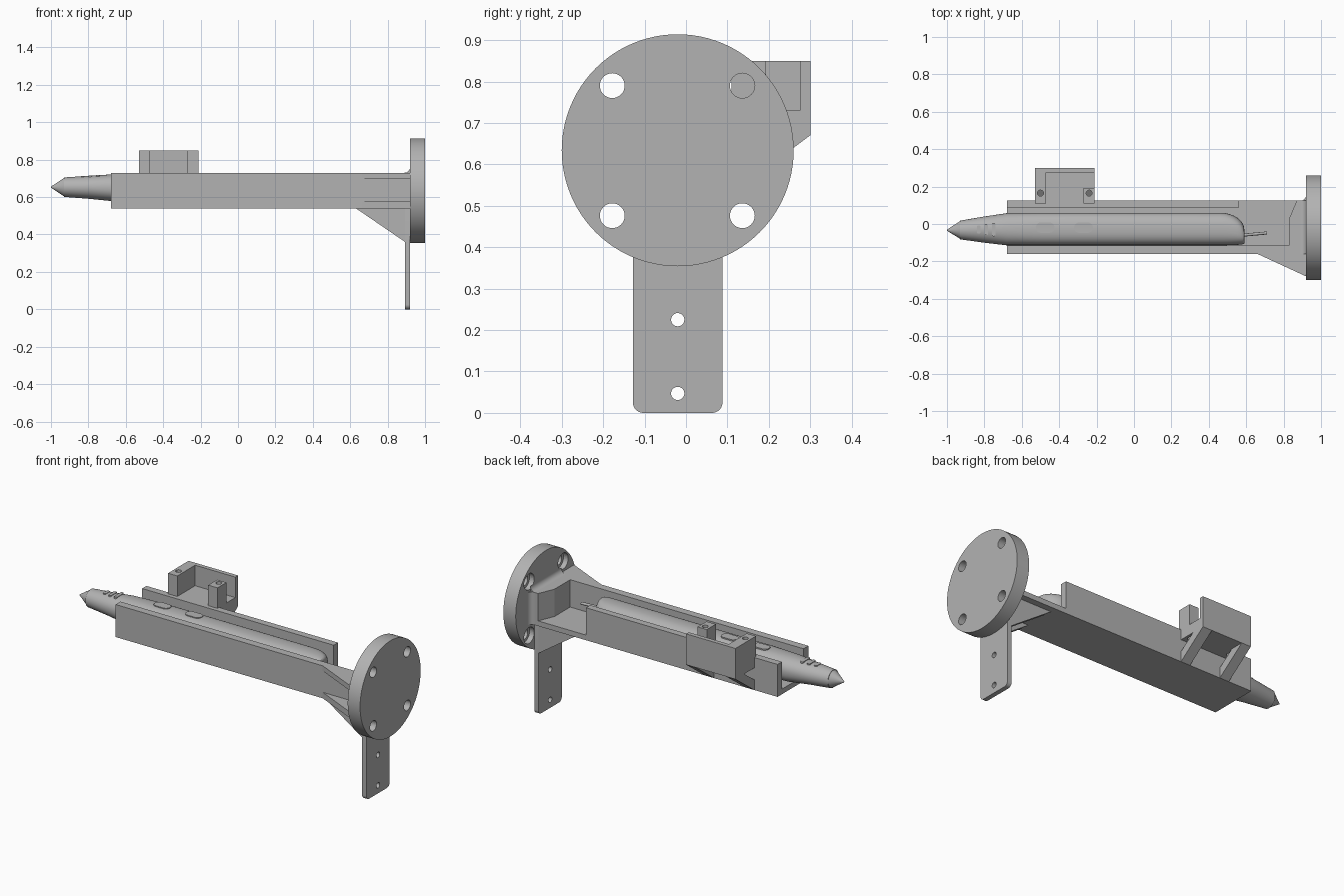
import bpy, bmesh, math
from mathutils import Vector

cube = bpy.data.objects.get("Cube")
if cube:
    bpy.data.objects.remove(cube, do_unlink=True)

grey = bpy.data.materials.new("plain grey")
grey.use_nodes = True
COLOUR = (0.45, 0.45, 0.45, 1)
grey.diffuse_color = COLOUR
grey.node_tree.nodes["Principled BSDF"].inputs["Base Color"].default_value = COLOUR


def finish(name, bm, smooth=False):
    bmesh.ops.recalc_face_normals(bm, faces=bm.faces)
    mesh = bpy.data.meshes.new(name)
    bm.to_mesh(mesh)
    bm.free()
    mesh.materials.append(grey)
    obj = bpy.data.objects.new(name, mesh)
    bpy.context.collection.objects.link(obj)
    if smooth:
        bpy.ops.object.select_all(action='DESELECT')
        obj.select_set(True)
        bpy.context.view_layer.objects.active = obj
        bpy.ops.object.shade_smooth_by_angle(angle=math.radians(35))
    return obj


def prism(name, axis, outline, lo, hi, smooth=False):
    """Extrude a 2D outline along an axis; the outline uses the other two axes in order."""
    bm = bmesh.new()
    verts = []
    for a, b in outline:
        co = [a, b]
        co.insert(axis, lo)
        verts.append(bm.verts.new(co))
    face = bm.faces.new(verts)
    new = bmesh.ops.extrude_face_region(bm, geom=[face])["geom"]
    shift = Vector((0, 0, 0))
    shift[axis] = hi - lo
    bmesh.ops.translate(bm, vec=shift, verts=[v for v in new if isinstance(v, bmesh.types.BMVert)])
    return finish(name, bm, smooth)


def box(name, x, y, z):
    return prism(name, 2, [(x[0], y[0]), (x[1], y[0]), (x[1], y[1]), (x[0], y[1])], *z)


def circle(a, b, r, n=32):
    return [(a + r * math.cos(math.tau * i / n), b + r * math.sin(math.tau * i / n)) for i in range(n)]


def rounded(a0, a1, b0, b1, r, n=8):
    pts = []
    for k, (a, b) in enumerate([(a1 - r, b1 - r), (a0 + r, b1 - r), (a0 + r, b0 + r), (a1 - r, b0 + r)]):
        for i in range(n + 1):
            t = math.pi / 2 * (k + i / n)
            pts.append((a + r * math.cos(t), b + r * math.sin(t)))
    return pts


def fillet(a, b, r, da, db, n=8):
    """Concave corner at (a, b), growing along da and db."""
    arc = [math.pi / 2 * i / n for i in range(n + 1)]
    return [(a, b)] + [(a + da * r * (1 - math.sin(t)), b + db * r * (1 - math.cos(t))) for t in arc]


def cut(obj, cutters):
    bpy.context.view_layer.objects.active = obj
    for c in cutters:
        mod = obj.modifiers.new("cut", 'BOOLEAN')
        mod.operation, mod.solver, mod.object = 'DIFFERENCE', 'EXACT', c
        bpy.ops.object.modifier_apply(modifier=mod.name)
        bpy.data.objects.remove(c, do_unlink=True)


# Round mounting flange with counterbored bolt holes
flange = prism("flange", 0, circle(-0.02, 0.634, 0.28, 96), 0.92, 1.0, True)
for y in (-0.178, 0.136):
    for z in (0.476, 0.79):
        cut(flange, [prism("hole", 0, circle(y, z, 0.03), 0.9, 1.1),
                     prism("bore", 0, circle(y, z, 0.047), 0.9, 0.95)])

# Hanging strap with two screw holes
strap = prism("strap", 0, rounded(-0.128, 0.088, 0, 0.56, 0.025), 0.893, 0.92, True)
cut(strap, [prism("hole", 0, circle(-0.02, z, 0.016), 0.85, 1) for z in (0.047, 0.225)])

# Open channel with a notch behind the back wall
box("channel_floor", (-0.68, 0.92), (-0.16, 0.125), (0.54, 0.57))
box("front_wall", (-0.68, 0.92), (-0.16, -0.115), (0.54, 0.73))
box("back_wall", (-0.68, 0.56), (0.085, 0.125), (0.54, 0.73))
prism("end_block", 2, [(0.83, -0.115), (0.83, 0.03), (0.87, 0.125), (0.92, 0.125), (0.92, -0.115)], 0.54, 0.73)
prism("top_fillet", 1, fillet(0.92, 0.73, 0.03, -1, 1), -0.16, 0.125, True)
prism("back_fillet", 2, fillet(0.92, 0.125, 0.03, -1, 1), 0.54, 0.73, True)

# Paired gussets at the side and underneath
for z in ((0.54, 0.575), (0.70, 0.73)):
    prism("side_gusset", 2, [(0.66, -0.16), (0.92, -0.28), (0.92, -0.16)], *z)
for y in ((-0.128, -0.093), (0.053, 0.088)):
    prism("lower_gusset", 1, [(0.63, 0.54), (0.893, 0.36), (0.893, 0.54)], *y)

# Side holder on two sloping struts
holder = box("holder", (-0.53, -0.21), (0.11, 0.30), (0.67, 0.85))
cut(holder, [box("pocket", (-0.47, -0.27), (0, 0.275), (0.73, 1)),
             box("side_slot", (-0.3, 0), (0.193, 0.275), (0.73, 1)),
             box("wall_clearance", (-0.6, 0), (0, 0.125), (0.6, 0.73))]
    + [prism("screw", 2, circle(x, 0.165, 0.016), 0.6, 1) for x in (-0.50, -0.24)])
for x in ((-0.53, -0.47), (-0.27, -0.21)):
    prism("holder_strut", 0, [(0.125, 0.54), (0.30, 0.67), (0.22, 0.67), (0.125, 0.6)], *x)


# Smooth tapered probe: x, centre y, centre z, half width, half height, squareness
def loft(name, stations, n=48):
    bm = bmesh.new()
    rings = []
    for x, cy, cz, hy, hz, p in stations:
        ring = []
        for i in range(n):
            c, s = math.cos(math.tau * i / n), math.sin(math.tau * i / n)
            ring.append(bm.verts.new((x, cy + hy * math.copysign(abs(c) ** (2 / p), c),
                                      cz + hz * math.copysign(abs(s) ** (2 / p), s))))
        rings.append(ring)
    for r0, r1 in zip(rings, rings[1:]):
        for i in range(n):
            j = (i + 1) % n
            bm.faces.new((r0[i], r0[j], r1[j], r1[i]))
    bm.faces.new(rings[0])
    bm.faces.new(rings[-1])
    return finish(name, bm, True)


body = [(-0.93, -0.032, 0.653, 0.05, 0.052, 2), (-0.8, -0.03, 0.652, 0.07, 0.061, 2),
        (-0.68, -0.028, 0.650, 0.086, 0.071, 2.2), (-0.5, -0.027, 0.648, 0.087, 0.076, 2.5)]
# Rear end curves in from the back side
for i in range(9):
    t = math.pi / 2 * i / 8
    top = -0.03 + 0.09 * math.cos(t)
    low = -0.114 + 0.01 * (i / 8) ** 2
    body.append((0.46 + 0.13 * math.sin(t), (top + low) / 2, 0.648, (top - low) / 2, 0.076 - 0.02 * (i / 8) ** 3, 2.5))
loft("probe_body", body)
loft("probe_tip", [(-1, -0.033, 0.653, 0.003, 0.003, 2), (-0.93, -0.032, 0.653, 0.047, 0.049, 2)])
loft("cable", [(0.58, -0.06, 0.65, 0.008, 0.008, 2), (0.71, -0.048, 0.65, 0.008, 0.008, 2)], 12)

# Buttons and grip ridges on the probe
for x in (-0.475, -0.27):
    prism("button", 2, rounded(x - 0.05, x + 0.05, -0.047, 0.008, 0.026), 0.70, 0.728, True)
for x, h, z in ((-0.83, 0.022, 0.713), (-0.79, 0.03, 0.716), (-0.75, 0.036, 0.719)):
    prism("grip_ridge", 2, rounded(x - 0.01, x + 0.01, -0.03 - h, -0.03 + h, 0.009), 0.68, z, True)
